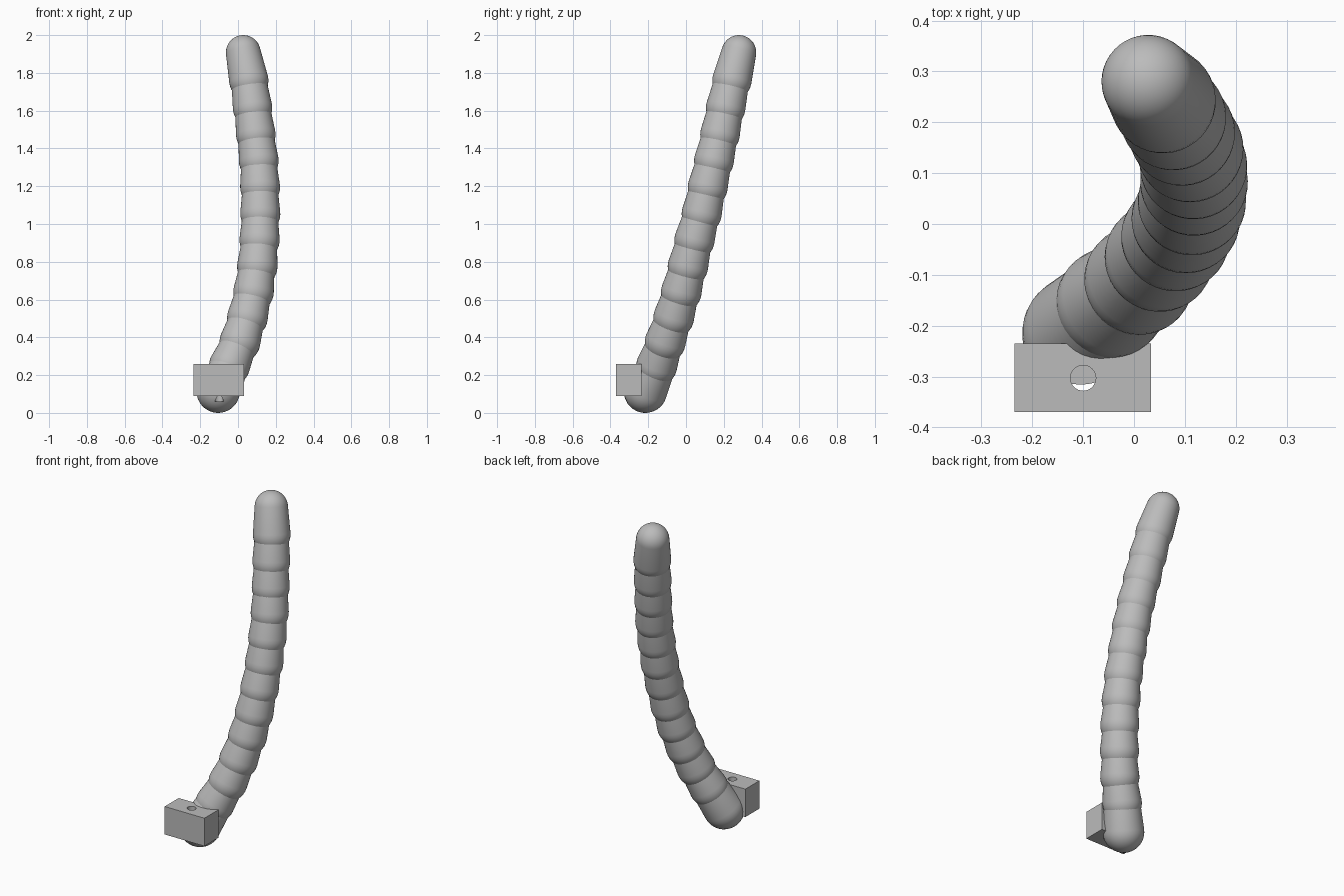
import bpy
import bmesh
from math import asin, cos, sin, pi, radians
from mathutils import Vector

old = bpy.data.objects.get("Cube")
if old:
    bpy.data.objects.remove(old, do_unlink=True)

SIDES, LATS = 40, 10
BULGE, NECK = 0.109, 0.092

grey = bpy.data.materials.new("plain grey")
grey.use_nodes = True
colour = (0.5, 0.5, 0.5, 1)
grey.diffuse_color = colour
grey.node_tree.nodes["Principled BSDF"].inputs["Base Color"].default_value = colour


def make_object(name, bm):
    bmesh.ops.recalc_face_normals(bm, faces=bm.faces)
    mesh = bpy.data.meshes.new(name)
    bm.to_mesh(mesh)
    bm.free()
    mesh.materials.append(grey)
    obj = bpy.data.objects.new(name, mesh)
    bpy.context.collection.objects.link(obj)
    return obj


def activate(obj):
    bpy.ops.object.select_all(action='DESELECT')
    obj.select_set(True)
    bpy.context.view_layer.objects.active = obj


def smooth(obj):
    activate(obj)
    bpy.ops.object.shade_smooth_by_angle(angle=radians(30))


def tapered_capsule(name, a, b, ra, rb):
    """Two balls joined by a tangent cone."""
    a, b = Vector(a), Vector(b)
    length = (b - a).length
    tilt = asin((ra - rb) / length)
    profile = []
    for z0, r, lo, hi in ((0, ra, -pi / 2, tilt), (length, rb, tilt, pi / 2)):
        for i in range(LATS + 1):
            t = lo + (hi - lo) * i / LATS
            profile.append((r * cos(t), z0 + r * sin(t)))
    bm = bmesh.new()
    verts = [bm.verts.new((r, 0, z)) for r, z in profile]
    edges = [bm.edges.new(pair) for pair in zip(verts, verts[1:])]
    bmesh.ops.spin(bm, geom=verts + edges, cent=(0, 0, 0), axis=(0, 0, 1),
                   angle=2 * pi, steps=SIDES)
    bmesh.ops.remove_doubles(bm, verts=bm.verts, dist=0.0001)
    turn = (b - a).to_track_quat('Z', 'Y').to_matrix()
    bmesh.ops.rotate(bm, verts=bm.verts, cent=(0, 0, 0), matrix=turn)
    bmesh.ops.translate(bm, verts=bm.verts, vec=a)
    return make_object(name, bm)


def box(name, lo, hi):
    bm = bmesh.new()
    bmesh.ops.create_cube(bm, size=1)
    for v in bm.verts:
        v.co = [l + (c + 0.5) * (h - l) for l, c, h in zip(lo, v.co, hi)]
    return make_object(name, bm)


def cut(obj, cutter):
    mod = obj.modifiers.new("hole", 'BOOLEAN')
    mod.operation, mod.solver, mod.object = 'DIFFERENCE', 'EXACT', cutter
    activate(obj)
    bpy.ops.object.modifier_apply(modifier=mod.name)


# Joints of the curved, segmented stem, from bottom to top
joints = [
    (-.105, -.215, .115), (-.045, -.155, .25), (.01, -.11, .375),
    (.05, -.065, .505), (.082, -.025, .64), (.102, .01, .775),
    (.114, .045, .915), (.118, .083, 1.055), (.117, .115, 1.195),
    (.11, .148, 1.335), (.094, .18, 1.475), (.077, .21, 1.615),
    (.057, .243, 1.76), (.028, .28, 1.908),
]

# Rounded base, stem segments and tip
base = tapered_capsule("base", joints[0], joints[1], 0.115, 0.1)
last = len(joints) - 2
for i in range(1, last + 1):
    name = "tip" if i == last else f"segment_{i}"
    bulge = BULGE - 0.005 * i / last
    smooth(tapered_capsule(name, joints[i], joints[i + 1], bulge, NECK))

# Mounting block at the front
block = box("mounting_block", (-.235, -.37, .09), (.033, -.235, .26))

# Round hole down through the block and into the base
bm = bmesh.new()
bmesh.ops.create_cone(bm, cap_ends=True, segments=32, radius1=.025,
                      radius2=.025, depth=.3)
bmesh.ops.translate(bm, verts=bm.verts, vec=(-.1, -.303, .21))
cutter = make_object("hole_cutter", bm)
cutter.hide_render = True
for part in (base, block):
    cut(part, cutter)
    smooth(part)
bpy.data.objects.remove(cutter, do_unlink=True)
